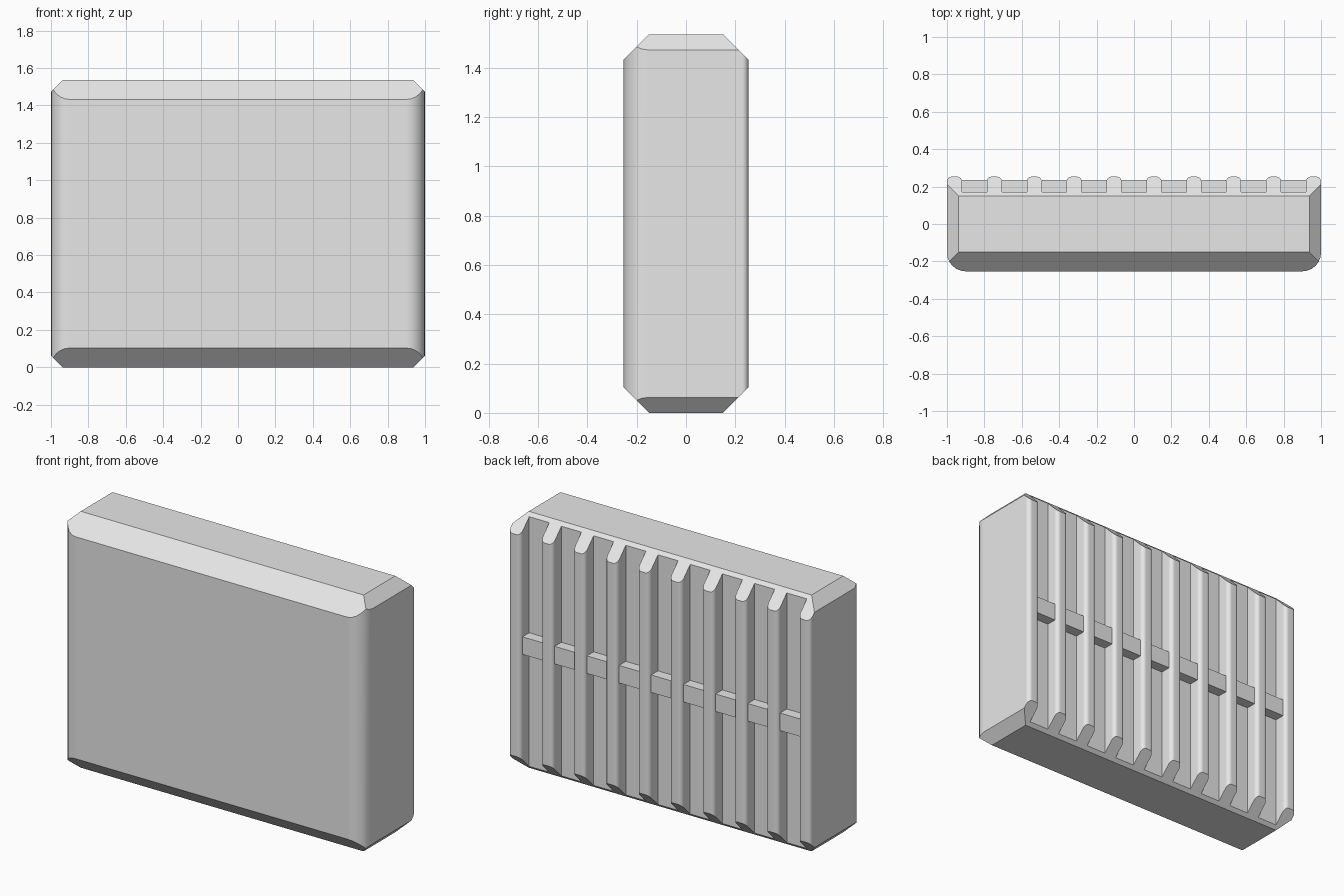
import bpy, bmesh, math
from mathutils import Vector

if "Cube" in bpy.data.objects:
    bpy.data.objects.remove(bpy.data.objects["Cube"])

H = 1.535                 # height
D = 0.253                 # half depth
PITCH, GROOVE, FLOOR = 0.2133, 0.133, 0.17
GROOVES = 9

grey = bpy.data.materials.new("plain grey")
grey.diffuse_color = (0.8, 0.8, 0.8, 1)
grey.use_nodes = True
grey.node_tree.nodes["Principled BSDF"].inputs["Base Color"].default_value = grey.diffuse_color


def finish(bm, name):
    bmesh.ops.recalc_face_normals(bm, faces=bm.faces[:])
    mesh = bpy.data.meshes.new(name)
    bm.to_mesh(mesh)
    bm.free()
    mesh.materials.append(grey)
    obj = bpy.data.objects.new(name, mesh)
    bpy.context.collection.objects.link(obj)
    return obj


def arc(cx, cy, r, start, end, steps=6):
    """Points of a rounded corner, angles in degrees."""
    angles = [math.radians(start + (end - start) * i / steps) for i in range(steps + 1)]
    return [(cx + r * math.cos(a), cy + r * math.sin(a)) for a in angles]


# Plan outline: rounded front corners, ribbed back
R, r = 0.1, 0.025
outline = arc(-1 + R, -D + R, R, 180, 270) + arc(1 - R, -D + R, R, 270, 360)
outline += arc(1 - r, D - r, r, 0, 90)
for i in reversed(range(GROOVES)):
    c = (i - (GROOVES - 1) / 2) * PITCH
    a, b = c - GROOVE / 2, c + GROOVE / 2
    outline += arc(b + r, D - r, r, 90, 180)
    outline += [(b, FLOOR), (a, FLOOR)]
    outline += arc(a - r, D - r, r, 0, 90)
outline += arc(-1 + r, D - r, r, 90, 180)

# Body: extruded outline
bm = bmesh.new()
base = bm.faces.new([bm.verts.new((x, y, 0)) for x, y in outline])
top = bmesh.ops.extrude_face_region(bm, geom=[base], use_keep_orig=True)
bmesh.ops.translate(bm, vec=(0, 0, H),
                    verts=[v for v in top["geom"] if isinstance(v, bmesh.types.BMVert)])

# Chamfers along all top and bottom edges
for z, up in ((H, 1), (0, -1)):
    for s in (-1, 1):
        for point, normal in (((0, s * 0.15, z), (0, s, up)),
                              ((s * 0.937, 0, z), (s, 0, up))):
            bmesh.ops.bisect_plane(bm, geom=bm.verts[:] + bm.edges[:] + bm.faces[:],
                                   dist=1e-5, plane_co=point,
                                   plane_no=Vector(normal).normalized(), clear_outer=True)
            bmesh.ops.holes_fill(bm, edges=[e for e in bm.edges if e.is_boundary], sides=0)
body = finish(bm, "ribbed_body")
bpy.context.view_layer.objects.active = body
body.select_set(True)
bpy.ops.object.shade_smooth_by_angle(angle=math.radians(30))
body.modifiers.new("flat walls", 'WEIGHTED_NORMAL').keep_sharp = True

# Small cross bars bridging the grooves at mid height
for i in range(GROOVES):
    c = (i - (GROOVES - 1) / 2) * PITCH
    bm = bmesh.new()
    bmesh.ops.create_cube(bm, size=1)
    bmesh.ops.scale(bm, vec=(GROOVE, 0.075, 0.105), verts=bm.verts[:])
    bmesh.ops.translate(bm, vec=(c, 0.234 - 0.0375, H / 2), verts=bm.verts[:])
    finish(bm, f"cross_bar_{i + 1}")
